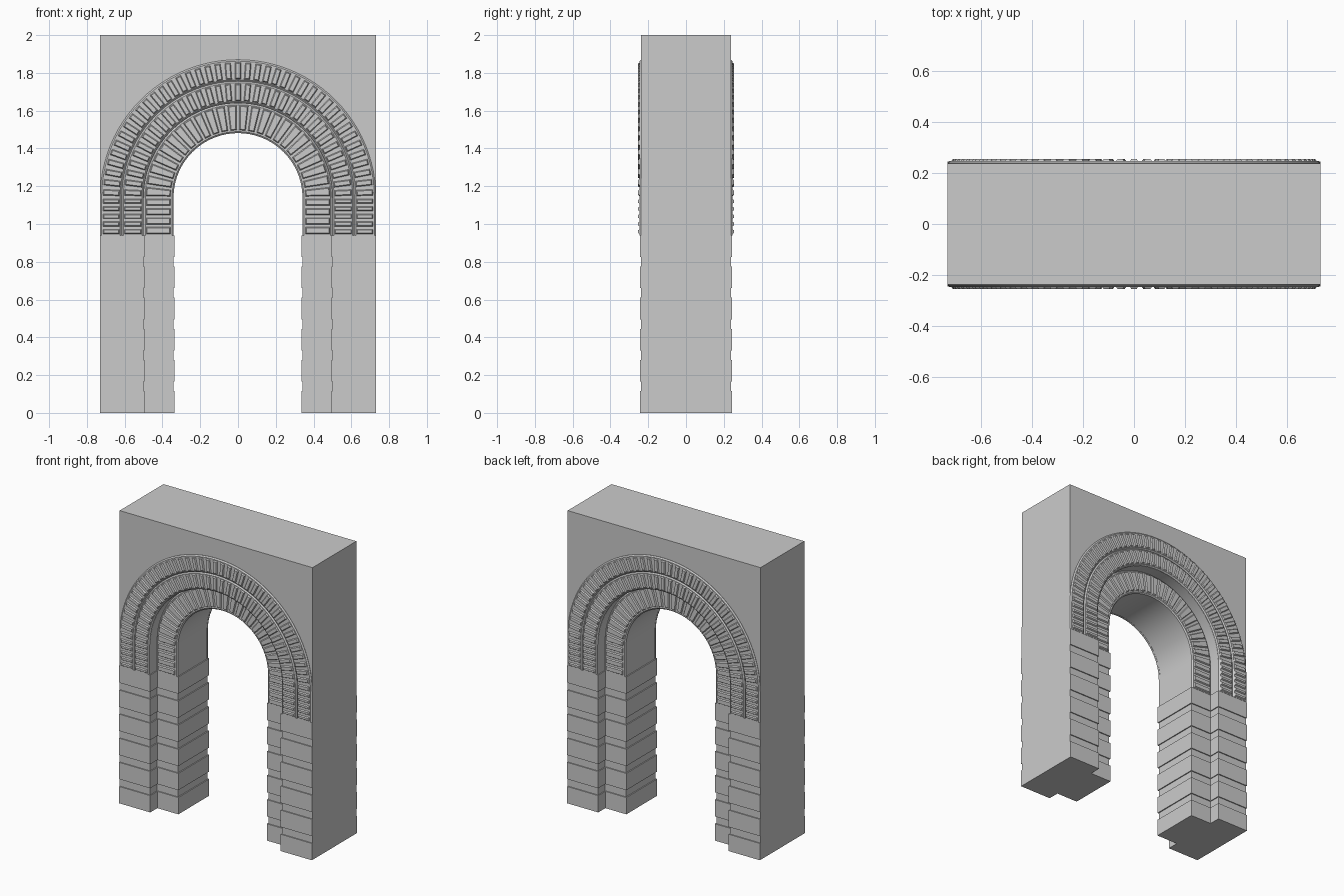
import bpy, bmesh, math

if "Cube" in bpy.data.objects:
    bpy.data.objects.remove(bpy.data.objects["Cube"])

ZC, Z0 = 1.14, 0.94          # arch springing centre, bottom of brickwork
HALF_W, HALF_D, INNER_D = 0.73, 0.237, 0.16
STEPS = 48


def finish(name, bm, mirror=None):
    bmesh.ops.recalc_face_normals(bm, faces=bm.faces)
    me = bpy.data.meshes.new(name)
    bm.to_mesh(me)
    bm.free()
    ob = bpy.data.objects.new(name, me)
    bpy.context.collection.objects.link(ob)
    if mirror is not None:
        mod = ob.modifiers.new("mirror", "MIRROR")
        mod.use_axis = [i == mirror for i in range(3)]
        mod.use_mirror_merge = False
    return ob


def arch(r, z0):
    """Arch outline from the right foot over the top to the left foot."""
    arc = [(r * math.cos(a), ZC + r * math.sin(a))
           for a in (math.pi * i / STEPS for i in range(STEPS + 1))]
    return [(r, z0)] + arc + [(-r, z0)]


def smooth(ob):
    bpy.ops.object.select_all(action='DESELECT')
    bpy.context.view_layer.objects.active = ob
    ob.select_set(True)
    bpy.ops.object.shade_smooth_by_angle(angle=math.radians(25))


def slab(name, outline, depth):
    bm = bmesh.new()
    f = bm.faces.new([bm.verts.new((x, -depth, z)) for x, z in outline])
    ext = bmesh.ops.extrude_face_region(bm, geom=[f])
    verts = [g for g in ext["geom"] if isinstance(g, bmesh.types.BMVert)]
    bmesh.ops.translate(bm, vec=(0, 2 * depth, 0), verts=verts)
    smooth(finish(name, bm))


def moulding(name, section):
    """Sweep a closed (radius, y) section along the arch."""
    bm = bmesh.new()
    paths = [[bm.verts.new((x, y, z)) for x, z in arch(r, Z0)] for r, y in section]
    for k, a in enumerate(paths):
        b = paths[(k + 1) % len(paths)]
        for i in range(len(a) - 1):
            bm.faces.new((a[i], a[i + 1], b[i + 1], b[i]))
    for end in (0, -1):
        bm.faces.new([p[end] for p in paths])
    smooth(finish(name, bm, 1))


def brick(bm, place, r0, r1, w0, w1, y, lift, inset=0.005):
    """Raised brick with sloped sides, from radius r0 to r1."""
    def ring(d, yy):
        pts = ((r0 + d, -w0 + d), (r1 - d, -w1 + d), (r1 - d, w1 - d), (r0 + d, w0 - d))
        out = []
        for r, t in pts:
            x, z = place(r, t)
            out.append(bm.verts.new((x, yy, z)))
        return out
    a, b = ring(0, y), ring(inset, y - lift)
    bm.faces.new(b)
    for i in range(4):
        j = (i + 1) % 4
        bm.faces.new((a[i], a[j], b[j], b[i]))


def brick_course(name, r0, r1, y, n_arc, n_leg, fill, wedge):
    bm = bmesh.new()
    pitch = math.pi / n_arc
    rm = (r0 + r1) / 2
    w = fill * pitch * rm / 2
    w0, w1 = (w * r0 / rm, w * r1 / rm) if wedge else (w, w)
    for i in range(n_arc):
        c, s = math.cos(pitch * (i + .5)), math.sin(pitch * (i + .5))
        brick(bm, lambda r, t: (r * c - t * s, ZC + r * s + t * c), r0, r1, w0, w1, y, 0.008)
    step = (ZC - Z0) / n_leg
    for i in range(n_leg):
        z = Z0 + step * (i + .5)
        for sx in (1, -1):
            brick(bm, lambda r, t: (sx * r, z + t), r0, r1,
                  fill * step / 2, fill * step / 2, y, 0.008)
    finish(name, bm, 1)


# Main wall and the recessed inner order of the gateway
slab("wall", [(-HALF_W, 0), (-HALF_W, 2), (HALF_W, 2), (HALF_W, 0)] + arch(0.5, 0), HALF_D)
slab("inner_arch", arch(0.342, 0) + arch(0.505, 0)[::-1], INNER_D)

# Chamfered brick bands on the arch faces
for label, r0, r1, d in (("inner", 0.341, 0.499, INNER_D),
                         ("middle", 0.501, 0.615, HALF_D),
                         ("outer", 0.616, 0.73, HALF_D)):
    moulding(label + "_band", [(r0, -d + 0.01), (r0, -d - 0.002), (r0 + 0.008, -d - 0.009),
                               (r1 - 0.008, -d - 0.009), (r1, -d - 0.002), (r1, -d + 0.01)])
brick_course("inner_bricks", 0.357, 0.487, -INNER_D - 0.009, 24, 4, 0.72, True)
brick_course("middle_bricks", 0.512, 0.602, -HALF_D - 0.009, 35, 5, 0.6, False)
brick_course("outer_bricks", 0.627, 0.714, -HALF_D - 0.009, 41, 5, 0.6, False)

# Projecting stone courses on the piers
bm = bmesh.new()
for i in range(6):
    z0 = i * 0.165
    for x0, x1, d in ((0.494, HALF_W, HALF_D + 0.007), (0.335, 0.52, INNER_D + 0.007)):
        vs = bmesh.ops.create_cube(bm, size=1)["verts"]
        bmesh.ops.scale(bm, vec=(x1 - x0, 2 * d, 0.115), verts=vs)
        bmesh.ops.translate(bm, vec=((x0 + x1) / 2, 0, z0 + 0.0575), verts=vs)
finish("pier_courses", bm, 0)
